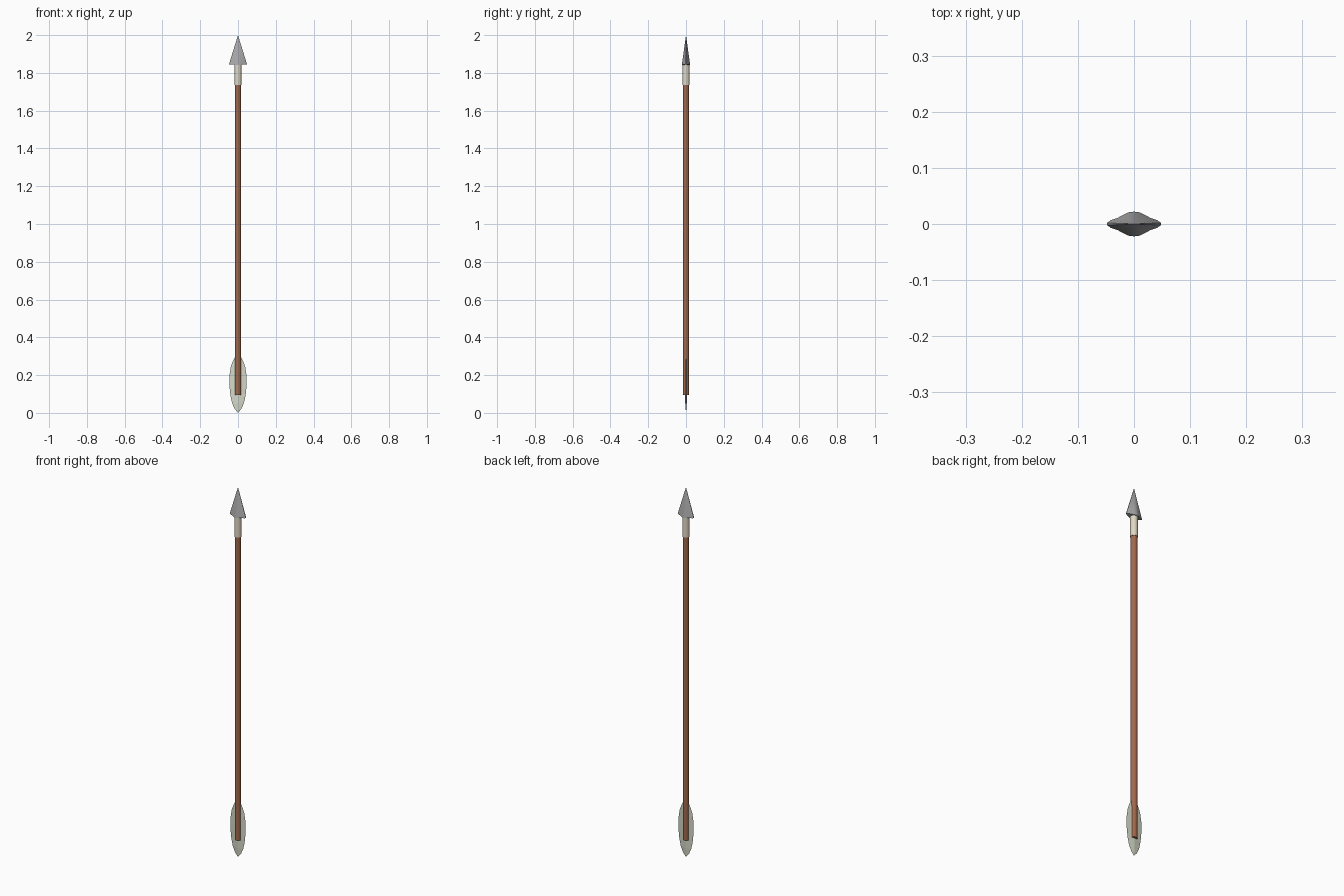
import bpy, bmesh, math

if "Cube" in bpy.data.objects:
    bpy.data.objects.remove(bpy.data.objects["Cube"])


def material(name, rgb):
    m = bpy.data.materials.new(name)
    m.diffuse_color = (*rgb, 1)
    m.use_nodes = True
    m.node_tree.nodes["Principled BSDF"].inputs["Base Color"].default_value = m.diffuse_color
    return m


def finish(name, bm, mat=None, smooth=None):
    bmesh.ops.recalc_face_normals(bm, faces=bm.faces[:])
    me = bpy.data.meshes.new(name)
    bm.to_mesh(me)
    bm.free()
    ob = bpy.data.objects.new(name, me)
    bpy.context.collection.objects.link(ob)
    if mat:
        me.materials.append(mat)
    if smooth:
        bpy.ops.object.select_all(action='DESELECT')
        bpy.context.view_layer.objects.active = ob
        ob.select_set(True)
        bpy.ops.object.shade_smooth_by_angle(angle=math.radians(smooth))
    return ob


def rod(name, radius, z0, z1, mat):
    bm = bmesh.new()
    bmesh.ops.create_cone(bm, cap_ends=True, segments=16, radius1=radius,
                          radius2=radius, depth=z1 - z0)
    bmesh.ops.translate(bm, verts=bm.verts[:], vec=(0, 0, (z0 + z1) / 2))
    return finish(name, bm, mat, 40)


wood = material("wood", (0.36, 0.14, 0.07))
cord = material("cord", (0.75, 0.69, 0.56))
feather = material("feather", (0.66, 0.70, 0.58))
stone = material("stone", (0.40, 0.40, 0.40))

# Wooden shaft and the binding below the head
rod("shaft", 0.016, 0.095, 1.85, wood)
rod("binding", 0.0185, 1.735, 1.855, cord)

# Spear head: bulged blade section running up to a point
quarter = [(0.048, 0.002), (0.041, 0.007), (0.029, 0.011),
           (0.018, 0.017), (0.009, 0.021)]
half = quarter + [(0, 0.022)] + [(-x, y) for x, y in reversed(quarter)]
section = half + [(-x, -y) for x, y in half]
bm = bmesh.new()
base = [bm.verts.new((x, y, 1.842 + 0.003 * abs(x) / 0.048)) for x, y in section]
tip = bm.verts.new((0, 0, 2.0))
under = bm.verts.new((0, 0, 1.842))
for i, a in enumerate(base):
    b = base[(i + 1) % len(base)]
    bm.faces.new((a, b, tip))
    bm.faces.new((b, a, under))
finish("spear_head", bm, stone, 35)

# Feather vane: flat leaf with a slight central ridge
outline = [(0, 0), (0.017, 0.02), (0.031, 0.05), (0.040, 0.09), (0.045, 0.14),
           (0.045, 0.20), (0.038, 0.245), (0.027, 0.275), (0.016, 0.295)]
bm = bmesh.new()
rows = []
for x, z in outline:
    t = 0.004 * min(1, z / 0.05)
    rows.append([bm.verts.new(p) for p in
                 ((x, 0, z), (0, t, z), (-x, 0, z), (0, -t, z))])
for lo, hi in zip(rows, rows[1:]):
    for i in range(4):
        j = (i + 1) % 4
        bm.faces.new((lo[i], lo[j], hi[j], hi[i]))
bm.faces.new(rows[-1])
bmesh.ops.remove_doubles(bm, verts=bm.verts[:], dist=1e-5)
finish("feather_vane", bm, feather)
